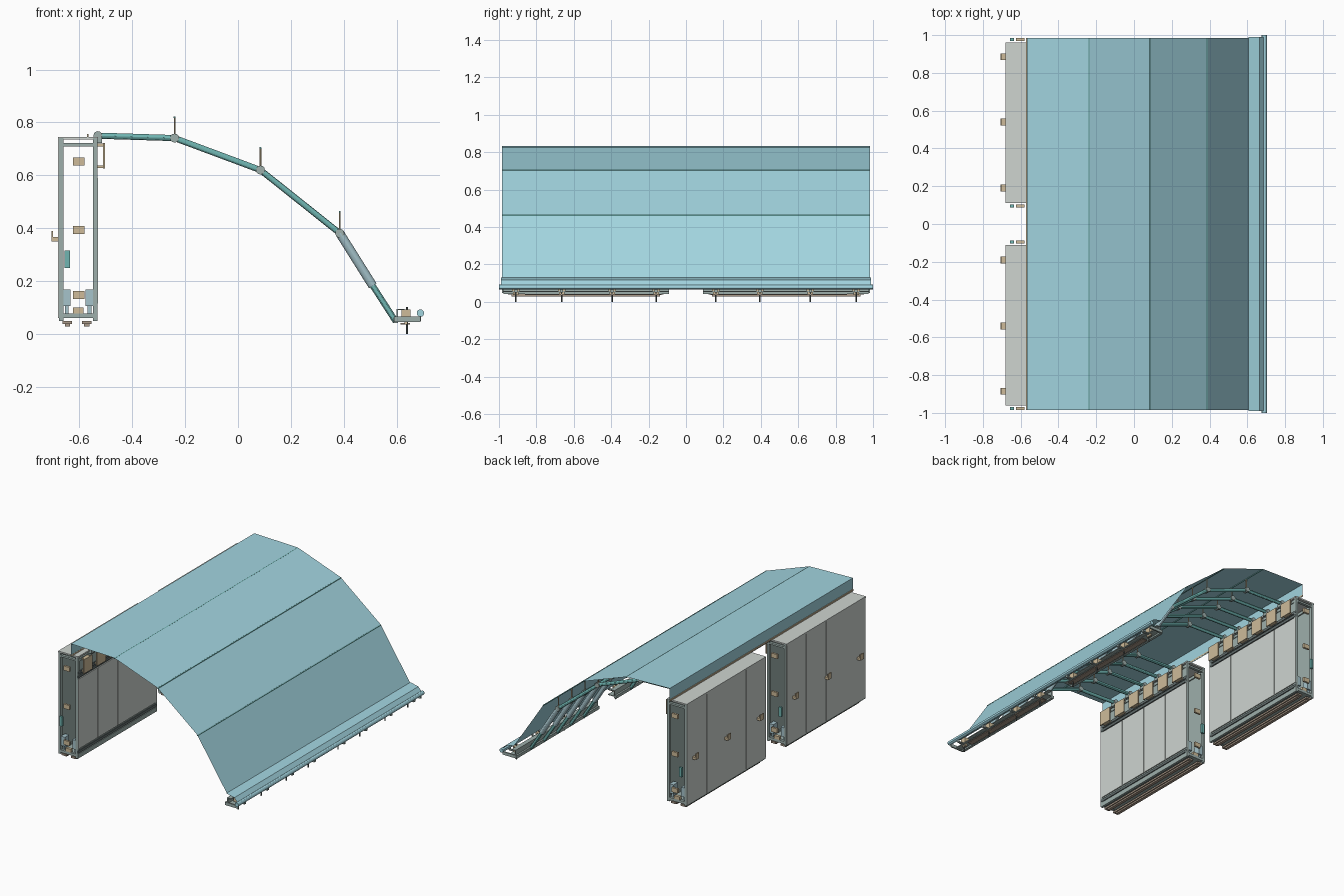
import bpy, bmesh
from mathutils import Vector, Matrix

if "Cube" in bpy.data.objects:
    bpy.data.objects.remove(bpy.data.objects["Cube"])


def material(name, rgb):
    m = bpy.data.materials.new(name)
    m.diffuse_color = (*rgb, 1)
    m.use_nodes = True
    m.node_tree.nodes["Principled BSDF"].inputs["Base Color"].default_value = m.diffuse_color
    return m


BLUE = material("canopy_blue", (0.36, 0.66, 0.74))
TEAL = material("tube_teal", (0.16, 0.46, 0.44))
STEEL = material("frame_grey_green", (0.34, 0.43, 0.41))
TAN = material("fitting_tan", (0.62, 0.50, 0.32))
PALE = material("panel_pale", (0.62, 0.66, 0.63))
SLEEVE = material("sleeve_blue_grey", (0.38, 0.55, 0.60))
DARK = material("rail_dark", (0.12, 0.15, 0.15))
BROWN = material("skid_brown", (0.40, 0.32, 0.25))


def finish(name, bm, mat, smooth=False):
    bmesh.ops.recalc_face_normals(bm, faces=bm.faces[:])
    me = bpy.data.meshes.new(name)
    bm.to_mesh(me)
    bm.free()
    me.materials.append(mat)
    ob = bpy.data.objects.new(name, me)
    bpy.context.collection.objects.link(ob)
    if smooth:
        bpy.context.view_layer.objects.active = ob
        ob.select_set(True)
        bpy.ops.object.shade_smooth_by_angle()
        ob.select_set(False)
    return ob


def boxes(name, spans, mat):
    """One object from boxes given as (x0, x1, y0, y1, z0, z1)."""
    bm = bmesh.new()
    for x0, x1, y0, y1, z0, z1 in spans:
        m = Matrix.Translation(((x0 + x1) / 2, (y0 + y1) / 2, (z0 + z1) / 2))
        m = m @ Matrix.Diagonal((abs(x1 - x0), abs(y1 - y0), abs(z1 - z0), 1))
        bmesh.ops.create_cube(bm, size=1, matrix=m)
    return finish(name, bm, mat)


def rods(name, segs, r, mat, n=12):
    """One object from cylinders given as (start, end)."""
    bm = bmesh.new()
    for p, q in segs:
        p, q = Vector(p), Vector(q)
        d = q - p
        m = Matrix.Translation((p + q) / 2) @ d.to_track_quat('Z', 'Y').to_matrix().to_4x4()
        bmesh.ops.create_cone(bm, cap_ends=True, segments=n, radius1=r, radius2=r,
                              depth=d.length, matrix=m)
    return finish(name, bm, mat, True)


def sheet(name, prof, y0, y1, mat):
    bm = bmesh.new()
    rows = [[bm.verts.new((x, y, z)) for y in (y0, y1)] for x, z in prof]
    for a, b in zip(rows, rows[1:]):
        bm.faces.new((a[0], a[1], b[1], b[0]))
    return finish(name, bm, mat)


# fabric canopy with rear drop flap, and eave strip
sheet("canopy", [(-0.567, 0.74), (-0.567, 0.832), (-0.24, 0.823), (0.083, 0.707),
                 (0.382, 0.468), (0.605, 0.13)], -0.985, 0.985, BLUE)
sheet("eave_strip", [(0.605, 0.13), (0.665, 0.117), (0.688, 0.09)], -0.99, 0.99, BLUE)
rods("eave_roller", [((0.69, -1, 0.079), (0.69, 1, 0.079))], 0.014, BLUE)
boxes("canopy_edge_batten", [(-0.572, -0.566, -0.985, 0.985, 0.746, 0.756)], TAN)

joints = [(-0.53, 0.75), (-0.24, 0.741), (0.085, 0.62), (0.385, 0.381), (0.51, 0.182), (0.597, 0.047)]
tops = [0.820, 0.704, 0.462]
rods("ridge_rods", [((x, -0.985, z), (x, 0.985, z))
                    for (x, _), z in zip(joints[1:4], tops)], 0.004, TEAL, 6)

for s, side in ((1, "back"), (-1, "front")):
    A, B = 0.11, 0.962

    def sp(x0, x1, y0, y1, z0, z1):
        return (x0, x1, s * y0, s * y1, z0, z1)

    # cabinet end frames and long rails
    fr = []
    for y in (A, B - 0.018):
        for x in (-0.677, -0.548):
            fr.append(sp(x, x + 0.016, y, y + 0.018, 0.05, 0.742))
        fr += [sp(-0.677, -0.532, y, y + 0.018, 0.06, 0.078),
               sp(-0.677, -0.532, y, y + 0.018, 0.71, 0.722)]
    for x in (-0.677, -0.548):
        fr += [sp(x, x + 0.016, A, B, 0.05, 0.08), sp(x, x + 0.016, A, B, 0.705, 0.725)]
    boxes(side + "_cabinet_frame", fr, STEEL)
    boxes(side + "_cabinet_lid", [sp(-0.68, -0.53, A, B, 0.735, 0.745)], PALE)
    boxes(side + "_cabinet_floor", [sp(-0.665, -0.545, A, B, 0.062, 0.07)], STEEL)

    # wall panels with narrow joints between them
    w = (B - A) / 4
    walls = []
    for i in range(4):
        y0, y1 = A + i * w + 0.002, A + (i + 1) * w - 0.002
        walls += [sp(-0.68, -0.672, y0, y1, 0.06, 0.735),
                  sp(-0.538, -0.53, y0, y1, 0.115, 0.59)]
    boxes(side + "_wall_panels", walls, PALE)
    boxes(side + "_wall_backing", [sp(-0.673, -0.669, A, B, 0.07, 0.72),
                                   sp(-0.541, -0.537, A, B, 0.07, 0.72)], STEEL)
    boxes(side + "_inner_rails", [sp(-0.538, -0.531, A, B, z, z + 0.018)
                                  for z in (0.085, 0.597, 0.622)], DARK)

    # latches and fittings at both cabinet ends
    latch, motor, pull = [], [], []
    for e, d in ((A, -1), (B, 1)):
        y0, y1 = e + d * 0.008, e + d * 0.022
        for z in (0.652, 0.393, 0.147):
            latch.append(sp(-0.625, -0.58, y0, y1, z - 0.015, z + 0.015))
        latch.append(sp(-0.625, -0.585, e - d * 0.02, e, 0.078, 0.1))
        pull.append(sp(-0.656, -0.636, y0, y1, 0.25, 0.315))
        for x in (-0.648, -0.562):
            motor += [sp(x - 0.015, x + 0.015, e - d * 0.05, e - d * 0.005, 0.105, 0.168),
                      sp(x - 0.007, x + 0.007, e - d * 0.04, e - d * 0.015, 0.078, 0.105)]
    boxes(side + "_end_latches", latch, TAN)
    boxes(side + "_end_pulls", pull, TEAL)
    boxes(side + "_jack_blocks", motor, SLEEVE)

    # skids under the cabinet
    boxes(side + "_skids", [sp(x - 0.018, x + 0.018, A + 0.01, B - 0.01, 0.038, 0.05)
                            for x in (-0.645, -0.572)]
          + [sp(x - 0.01, x + 0.01, A + 0.03, B - 0.03, 0.028, 0.038)
             for x in (-0.645, -0.572)], BROWN)

    # hooks on the outer wall
    hooks = []
    for y in (0.19, 0.54, 0.885):
        hooks += [sp(-0.705, -0.679, y - 0.018, y + 0.018, 0.35, 0.366),
                  sp(-0.706, -0.7, y - 0.018, y + 0.018, 0.35, 0.39)]
    boxes(side + "_wall_hooks", hooks, TAN)

    # row of tan plates below the pivot
    plates = []
    for i in range(6):
        y = A + 0.07 + i * 0.142
        plates += [sp(-0.511, -0.504, y - 0.047, y + 0.047, 0.625, 0.722),
                   sp(-0.531, -0.51, y - 0.03, y + 0.03, 0.628, 0.638),
                   sp(-0.531, -0.51, y - 0.03, y + 0.03, 0.71, 0.72)]
    boxes(side + "_hanging_plates", plates, TAN)

    # folding ribs: arms, telescopic sleeve, knuckles and stand-off posts
    arms, sleeves, knuckles, posts, clevis = [], [], [], [], []
    for i in range(5):
        y = s * (A + 0.142 * (i + 1))
        P = [Vector((x, y, z)) for x, z in joints]
        arms += [(P[k], P[k + 1]) for k in (0, 1, 2, 4)]
        sleeves.append((P[3], P[4]))
        knuckles += [(p - Vector((0, 0.016, 0)), p + Vector((0, 0.016, 0))) for p in P[:4]]
        posts += [(p, (p.x, y, z)) for p, z in zip(P[1:4], tops)]
        clevis.append((-0.545, -0.515, y - 0.02, y + 0.02, 0.722, 0.748))
    rods(side + "_rib_arms", arms, 0.0115, TEAL)
    rods(side + "_rib_sleeves", sleeves, 0.017, SLEEVE)
    rods(side + "_rib_knuckles", knuckles, 0.017, STEEL)
    rods(side + "_standoff_posts", posts, 0.0035, TAN, 6)
    boxes(side + "_rib_clevises", clevis, STEEL)

    # ground rail with brackets, pegs and foot strip
    boxes(side + "_ground_rail", [sp(0.588, 0.606, 0.09, 0.975, 0.042, 0.062),
                                  sp(0.6, 0.65, 0.09, 0.975, 0.052, 0.057),
                                  sp(0.6, 0.606, 0.09, 0.975, 0.062, 0.094),
                                  sp(0.6, 0.63, 0.09, 0.975, 0.09, 0.095)], STEEL)
    boxes(side + "_foot_strip", [sp(0.615, 0.65, 0.13, 0.86, 0.036, 0.042)], BROWN)
    ys = (0.16, 0.395, 0.665, 0.91)
    boxes(side + "_peg_brackets", [sp(0.618, 0.652, y - 0.02, y + 0.02, 0.057, 0.092) for y in ys]
          + [sp(0.63, 0.642, y - 0.015, y + 0.015, 0.036, 0.053) for y in ys], TAN)
    boxes(side + "_roller_arms", [sp(0.62, 0.69, y - 0.008, y + 0.008, 0.05, 0.056) for y in ys]
          + [sp(0.686, 0.692, y - 0.008, y + 0.008, 0.05, 0.07) for y in ys], STEEL)
    rods(side + "_ground_pegs", [((0.64, s * y, 0), (0.64, s * y, 0.102)) for y in ys],
         0.004, DARK, 8)

# caps closing the ends of the ground rail
boxes("rail_end_caps", [(0.59, 0.69, s * 0.975, s * 0.985, 0.046, 0.066) for s in (1, -1)], STEEL)
